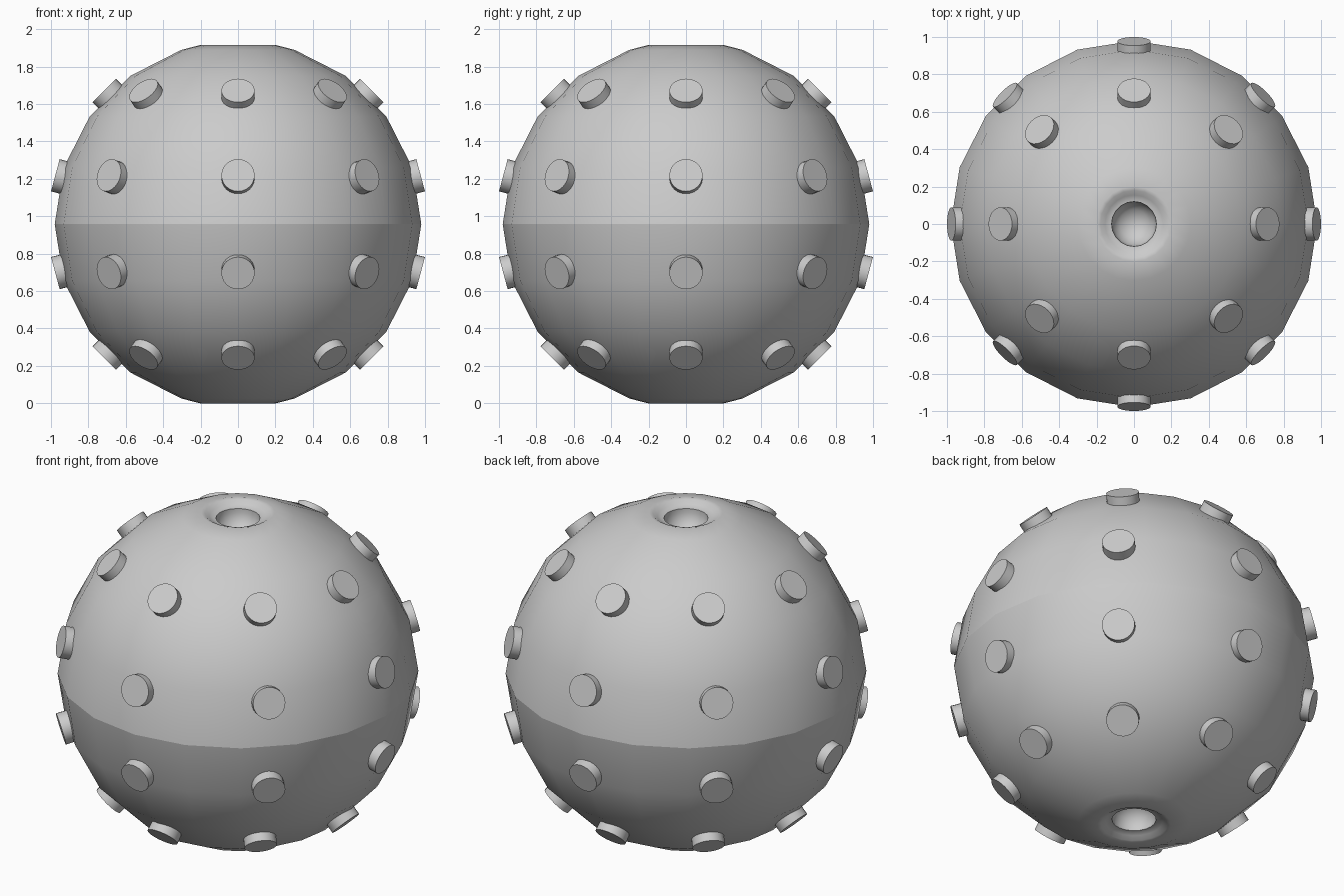
import bpy, bmesh
from math import sin, cos, pi, radians
from mathutils import Vector

if "Cube" in bpy.data.objects:
    bpy.data.objects.remove(bpy.data.objects["Cube"])

R, CZ, SEG = 0.98, 0.957, 20


def finish(name, bm, angle):
    bmesh.ops.recalc_face_normals(bm, faces=bm.faces)
    me = bpy.data.meshes.new(name)
    bm.to_mesh(me)
    bm.free()
    ob = bpy.data.objects.new(name, me)
    bpy.context.collection.objects.link(ob)
    bpy.ops.object.select_all(action='DESELECT')
    bpy.context.view_layer.objects.active = ob
    ob.select_set(True)
    bpy.ops.object.shade_smooth_by_angle(angle=radians(angle))
    return ob


def revolve(name, profile, segs, angle, sign=1):
    # Lathe a (radius, height) profile; an r = 0 end becomes a pole
    bm = bmesh.new()
    rings = []
    for r, z in profile:
        if r == 0:
            rings.append([bm.verts.new((0, 0, sign * z))] * segs)
        else:
            rings.append([bm.verts.new((r * cos(2 * pi * i / segs),
                                        r * sin(2 * pi * i / segs), sign * z))
                          for i in range(segs)])
    for a, b in zip(rings, rings[1:]):
        for i in range(segs):
            j = (i + 1) % segs
            bm.faces.new(list(dict.fromkeys((a[i], a[j], b[j], b[i]))))
    ob = finish(name, bm, angle)
    # Open shells: make sure the outer wall faces outward
    p = ob.data.polygons[0]
    if p.normal.dot(p.center) < 0:
        ob.data.flip_normals()
    return ob


# Half shells: 18 degree rings, rounded rim, dished port with a bowl inside
half = [(R * cos(radians(18 * k)), R * sin(radians(18 * k))) for k in range(5)]
half += [(0.2, 0.958), (0.18, 0.953), (0.155, 0.936), (0.135, 0.927), (0.12, 0.925)]
half += [(0.12, 0.9)]
half += [(0.12 * cos(radians(a)), 0.9 - 0.1 * sin(radians(a))) for a in (25, 50, 72)]
half += [(0, 0.8)]
for name, sign in (("upper_shell", 1), ("lower_shell", -1)):
    revolve(name, half, SEG, 40, sign).location.z = CZ

# Round studs: four rings of eight, pointing outward
for ring, lat in enumerate((45, 15, -15, -45)):
    for k in range(8):
        lon = k * pi / 4
        la = radians(lat)
        d = Vector((cos(la) * cos(lon), cos(la) * sin(lon), sin(la)))
        bm = bmesh.new()
        bmesh.ops.create_cone(bm, cap_ends=True, segments=24, radius1=0.089,
                              radius2=0.089, depth=0.09)
        stud = finish(f"stud_{ring}_{k}", bm, 30)
        stud.rotation_euler = d.to_track_quat('Z', 'Y').to_euler()
        stud.location = d * (1.011 - 0.045) + Vector((0, 0, CZ))
